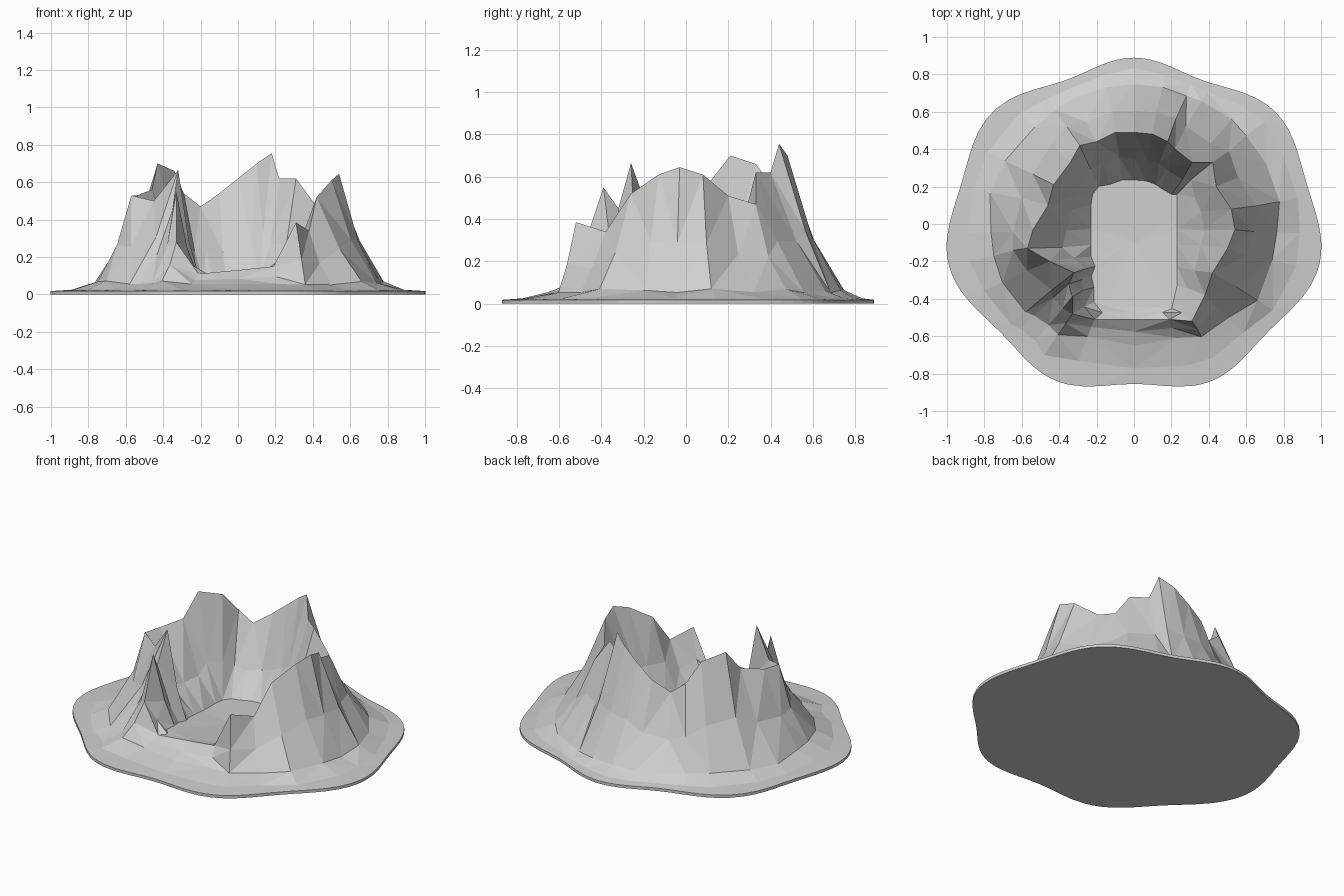
import bpy, bmesh, math, random
from mathutils import Vector

random.seed(4)
cube = bpy.data.objects.get("Cube")
if cube:
    bpy.data.objects.remove(cube, do_unlink=True)

# Plain rock grey
rock = bpy.data.materials.new("rock_grey")
rock.use_nodes = True
grey = (0.62, 0.62, 0.62, 1)
rock.diffuse_color = grey
rock.node_tree.nodes["Principled BSDF"].inputs["Base Color"].default_value = grey

# Crest of the crater, anticlockwise from the front opening
CREST = [
    (.31, -.52, .385), (.38, -.38, .34), (.42, -.26, .52), (.50, -.13, .61),
    (.54, -.03, .645), (.52, .08, .61), (.44, .20, .51), (.42, .33, .47),
    (.31, .33, .62), (.22, .40, .62), (.18, .44, .755), (.10, .48, .70),
    (0, .49, .62), (-.10, .49, .54), (-.20, .44, .47), (-.29, .42, .54),
    (-.34, .33, .66), (-.43, .21, .70), (-.46, .10, .56), (-.54, -.03, .53),
    (-.57, -.13, .53), (-.45, -.20, .50), (-.32, -.26, .665), (-.35, -.32, .45),
    (-.33, -.39, .55), (-.33, -.48, .28), (-.21, -.51, .11), (0, -.51, .13),
    (.19, -.51, .15)]
SUB = 4  # rim points per crest point


def rim_radius(a):
    # seven soft lobes on a slightly wide disc
    return (.872 + .115 * math.cos(a) ** 2 - .013 * math.sin(a)
            + .03 * math.cos(7 * (a - math.pi / 2)))


def polar(a, r, z):
    return Vector((r * math.cos(a), r * math.sin(a), z))


def slope(top, foot, t, drop):
    # point part of the way down a cliff, rougher on tall cliffs
    p = top.lerp(foot, t)
    p.z = foot.z + (top.z - foot.z) * drop
    s = .011 if top.z > .3 else .002
    return p + Vector([random.uniform(-s, s) for _ in range(3)])


bm = bmesh.new()


def ring(points):
    return [bm.verts.new(p) for p in points]


def bridge(a, b):
    n = len(a)
    for i in range(n):
        j = (i + 1) % n
        if (a[i].co - b[j].co).length < (a[j].co - b[i].co).length:
            tris = ((a[i], b[i], b[j]), (a[i], b[j], a[j]))
        else:
            tris = ((a[i], b[i], a[j]), (a[j], b[i], b[j]))
        for tri in tris:
            bm.faces.new(tri)


crest = [Vector(p) for p in CREST]
n = len(crest)
angles = [math.atan2(p.y, p.x) for p in crest]

# Profile rings from the apron, over the crest, down to the crater bowl
outer_foot, apron, inner_foot = [], [], []
for c, a in zip(crest, angles):
    r = .735 + .04 * math.cos(a) ** 2 + random.uniform(-.015, .015)
    z = .062 + random.uniform(-.012, .012)
    if c.y < -.3:  # front flanks stand further back
        r -= .035
    if c.z < .2:  # lip across the front opening
        r, z = .65, .055
    outer_foot.append(polar(a, r, z))
    apron.append(polar(a, r + (rim_radius(a) - r) * random.uniform(.5, .62), .025))
    x = max(-.23, min(.23, c.x * .65))
    y = c.y * (.48 if c.y > 0 else .87)
    inner_foot.append(Vector((x, y, .085 + .08 * max(0, -y) + .04 * x)))
outer_mid = [slope(c, f, .47, .41) for c, f in zip(crest, outer_foot)]
inner_mid = [slope(c, f, .55, .34) for c, f in zip(crest, inner_foot)]
rings = [ring(r) for r in (apron, outer_foot, outer_mid, crest, inner_mid, inner_foot)]
for a, b in zip(rings, rings[1:]):
    bridge(a, b)

# Shallow crater bowl
centre = bm.verts.new((0, -.1, .085))
for i in range(n):
    bm.faces.new((rings[-1][i], rings[-1][(i + 1) % n], centre))

# Wavy base plate, joined to the apron
rim_angles = []
for i in range(n):
    step = (angles[(i + 1) % n] - angles[i]) % (2 * math.pi)
    rim_angles += [angles[i] + step * k / SUB for k in range(SUB)]
rim = ring([polar(a, rim_radius(a), .018) for a in rim_angles])
base = ring([polar(a, rim_radius(a), 0) for a in rim_angles])
bridge(base, rim)
bm.faces.new(base)
m = len(rim)
for i in range(n):
    here, after = rings[0][i], rings[0][(i + 1) % n]
    for k in range(SUB):
        p, q = rim[i * SUB + k], rim[(i * SUB + k + 1) % m]
        bm.faces.new((here if k < SUB // 2 else after, p, q))
    bm.faces.new((here, rim[i * SUB + SUB // 2], after))

bmesh.ops.recalc_face_normals(bm, faces=bm.faces)
mesh = bpy.data.meshes.new("crater_mountain")
bm.to_mesh(mesh)
bm.free()
mesh.materials.append(rock)
mountain = bpy.data.objects.new("crater_mountain", mesh)
bpy.context.collection.objects.link(mountain)
